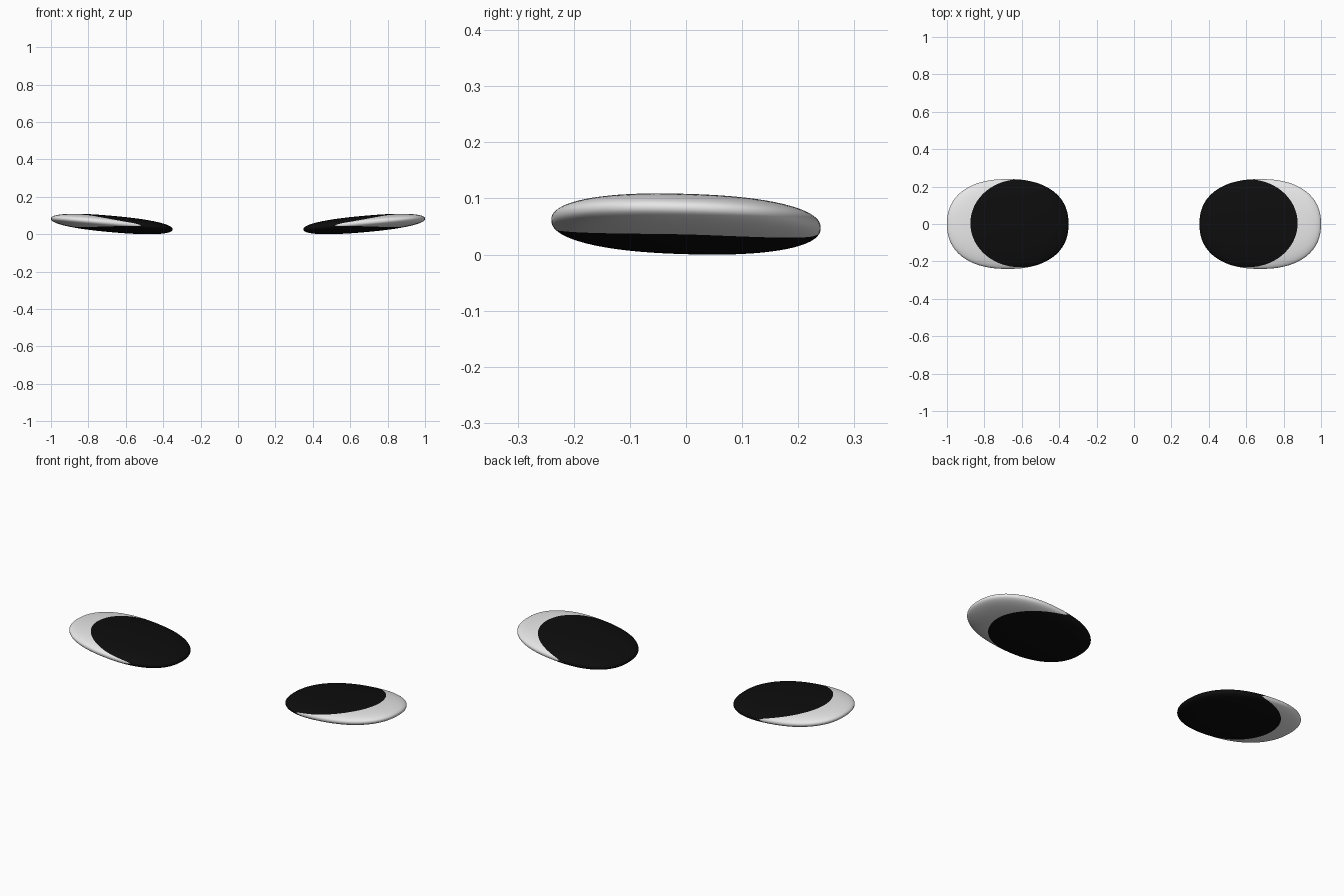
import bpy, bmesh, math

cube = bpy.data.objects.get("Cube")
if cube:
    bpy.data.objects.remove(cube)


def make_material(name, value):
    mat = bpy.data.materials.new(name)
    mat.use_nodes = True
    colour = (value, value, value, 1)
    mat.diffuse_color = colour
    mat.node_tree.nodes["Principled BSDF"].inputs["Base Color"].default_value = colour
    return mat


white = make_material("eye white", 0.8)
black = make_material("pupil black", 0.004)

# Flattened, slightly squarish ellipsoid, leaning up towards the outer side
EYE_X, EYE_Z = 0.675, 0.0545
RX, RY, RZ = 0.325, 0.24, 0.043
POWER = 2.3
TILT_X, TILT_Y = 0.088, -0.029
# Pupil centre relative to the eye centre, and its radii
PUPIL_X, PUPIL_Y = -0.065, 0.004
PUPIL_OUT, PUPIL_IN, PUPIL_RY = 0.265, 0.30, 0.235
SEGMENTS, PUPIL_RINGS, WHITE_RINGS = 96, 24, 16


def spread(x, y):
    """Zero at the eye centre, one on its rim."""
    return abs(x / RX) ** POWER + abs(y / RY) ** POWER


def rim_radius(c, s):
    """Distance from the pupil centre to the rim of the eye."""
    low, high = 0.0, 1.0
    for _ in range(40):
        mid = (low + high) / 2
        if spread(PUPIL_X + mid * c, PUPIL_Y + mid * s) < 1:
            low = mid
        else:
            high = mid
    return low


def pupil_radius(c, s):
    rx = PUPIL_OUT if c > 0 else PUPIL_IN
    return 1 / math.hypot(c / rx, s / PUPIL_RY)


def ease(k, count):
    return math.sin(math.pi / 2 * k / count)


def make_eye(name, side):
    bm = bmesh.new()

    def add_vert(x, y, face):
        height = RZ * max(0, 1 - spread(x, y)) ** (1 / POWER)
        z = EYE_Z + face * height + TILT_X * x + TILT_Y * y
        return bm.verts.new((side * (EYE_X + x), y, z))

    # Upper and lower shells, with one ring lying on the pupil edge
    for face in (1, -1):
        centre = add_vert(PUPIL_X, PUPIL_Y, face)
        columns = []
        for i in range(SEGMENTS):
            angle = 2 * math.pi * i / SEGMENTS
            c, s = math.cos(angle), math.sin(angle)
            rim = rim_radius(c, s)
            pupil = min(rim, pupil_radius(c, s))
            radii = [pupil * ease(k, PUPIL_RINGS) for k in range(1, PUPIL_RINGS + 1)]
            radii += [pupil + (rim - pupil) * ease(k, WHITE_RINGS)
                      for k in range(1, WHITE_RINGS + 1)]
            columns.append([add_vert(PUPIL_X + r * c, PUPIL_Y + r * s, face) for r in radii])
        for i, a in enumerate(columns):
            b = columns[(i + 1) % SEGMENTS]
            bm.faces.new((centre, a[0], b[0])).material_index = 1
            for k in range(len(a) - 1):
                quad = bm.faces.new((a[k], a[k + 1], b[k + 1], b[k]))
                quad.material_index = 1 if k < PUPIL_RINGS - 1 else 0

    # Join the shells along the rim
    bmesh.ops.remove_doubles(bm, verts=bm.verts, dist=0.0001)
    bmesh.ops.recalc_face_normals(bm, faces=bm.faces)
    for f in bm.faces:
        f.smooth = True
    mesh = bpy.data.meshes.new(name)
    bm.to_mesh(mesh)
    bm.free()
    mesh.materials.append(white)
    mesh.materials.append(black)
    bpy.context.collection.objects.link(bpy.data.objects.new(name, mesh))


make_eye("left_eye", 1)
make_eye("right_eye", -1)
